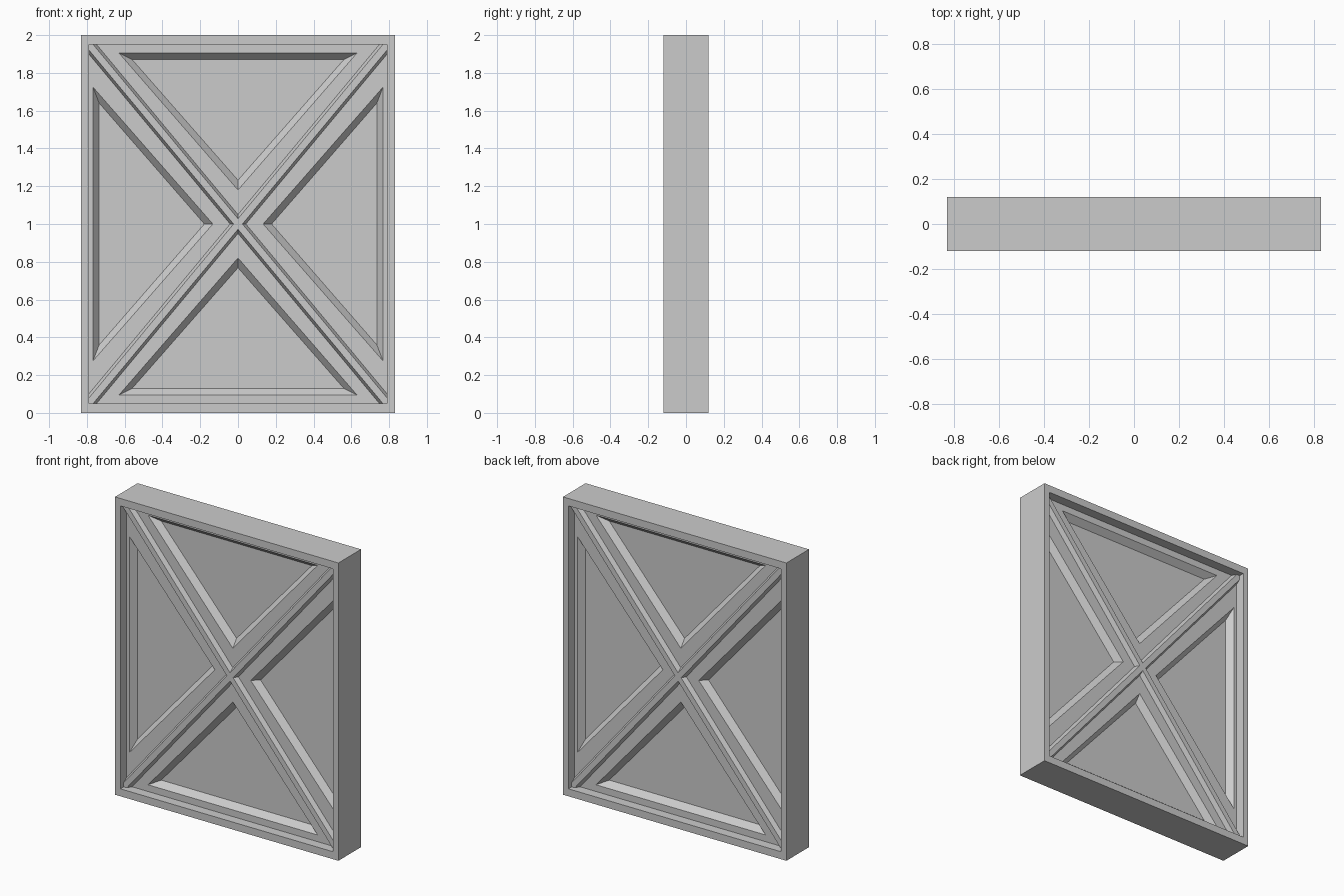
import bpy, bmesh

if "Cube" in bpy.data.objects:
    bpy.data.objects.remove(bpy.data.objects["Cube"])

W, H, D = 0.83, 2.0, 0.12      # outer half width, height, half depth
IW, Z0, Z1 = 0.79, 0.05, 1.95  # opening inside the frame
FLOOR, PANEL, BAR = 0.055, 0.015, 0.085  # half depths of lattice, panels, cross


def loft(bm, loops, ring=False):
    """Skin a list of (y, [(x, z), ...]) loops; ring joins the last to the first."""
    rows = [[bm.verts.new((x, y, z)) for x, z in pts] for y, pts in loops]
    n = len(rows[0])
    pairs = list(zip(rows, rows[1:])) + ([(rows[-1], rows[0])] if ring else [])
    for a, b in pairs:
        for i in range(n):
            j = (i + 1) % n
            bm.faces.new((a[i], a[j], b[j], b[i]))
    if not ring:
        bm.faces.new(rows[0])
        bm.faces.new(rows[-1])


def finish(bm, name):
    bmesh.ops.recalc_face_normals(bm, faces=bm.faces)
    me = bpy.data.meshes.new(name)
    bm.to_mesh(me)
    bm.free()
    ob = bpy.data.objects.new(name, me)
    bpy.context.collection.objects.link(ob)
    return ob


def rect(w, z0, z1):
    return [(-w, z0), (w, z0), (w, z1), (-w, z1)]


# outer frame
bm = bmesh.new()
outer, inner = rect(W, 0, H), rect(IW, Z0, Z1)
loft(bm, [(-D, outer), (D, outer), (D, inner), (-D, inner)], ring=True)
finish(bm, "outer_frame")

# lattice panel slab, reaching slightly into the frame
bm = bmesh.new()
slab = rect(IW + 0.01, Z0 - 0.01, Z1 + 0.01)
loft(bm, [(-FLOOR, slab), (FLOOR, slab)])
panel = finish(bm, "recessed_panel")

# triangular recesses with sloped edges, four on each side
bm = bmesh.new()
top_out = [(-0.63, 0.905), (0.63, 0.905), (0, 0.18)]
top_in = [(-0.56, 0.87), (0.56, 0.87), (0, 0.232)]
side_out = [(0.768, 0.725), (0.768, -0.725), (0.133, 0)]
side_in = [(0.735, 0.64), (0.735, -0.64), (0.178, 0)]
for o, i, sx, sz in ((top_out, top_in, 1, 1), (top_out, top_in, 1, -1),
                     (side_out, side_in, 1, 1), (side_out, side_in, -1, 1)):
    po = [(x * sx, 1 + z * sz) for x, z in o]
    pi = [(x * sx, 1 + z * sz) for x, z in i]
    for s in (-1, 1):
        loft(bm, [(s * PANEL, pi), (s * FLOOR, po), (s * (FLOOR + 0.03), po)])
cutter = finish(bm, "recess_cutter")
cutter.hide_render = True
mod = panel.modifiers.new("recesses", 'BOOLEAN')
mod.operation, mod.solver, mod.object = 'DIFFERENCE', 'EXACT', cutter
bpy.context.view_layer.objects.active = panel
bpy.ops.object.modifier_apply(modifier=mod.name)
bpy.data.objects.remove(cutter)


# raised diagonal cross with bevelled edges, on both sides
def cross(h):
    hx = h * IW / (Z1 - 1)
    half = [(0, 1 + h), (IW - hx, Z1), (IW, Z1), (IW, Z1 - h), (hx, 1),
            (IW, Z0 + h), (IW, Z0), (IW - hx, Z0), (0, 1 - h)]
    return half + [(-x, z) for x, z in half[-2:0:-1]]


bm = bmesh.new()
wide, narrow = cross(0.05), cross(0.028)
loft(bm, [(-BAR, narrow), (-FLOOR, wide), (FLOOR, wide), (BAR, narrow)])
finish(bm, "diagonal_cross")
